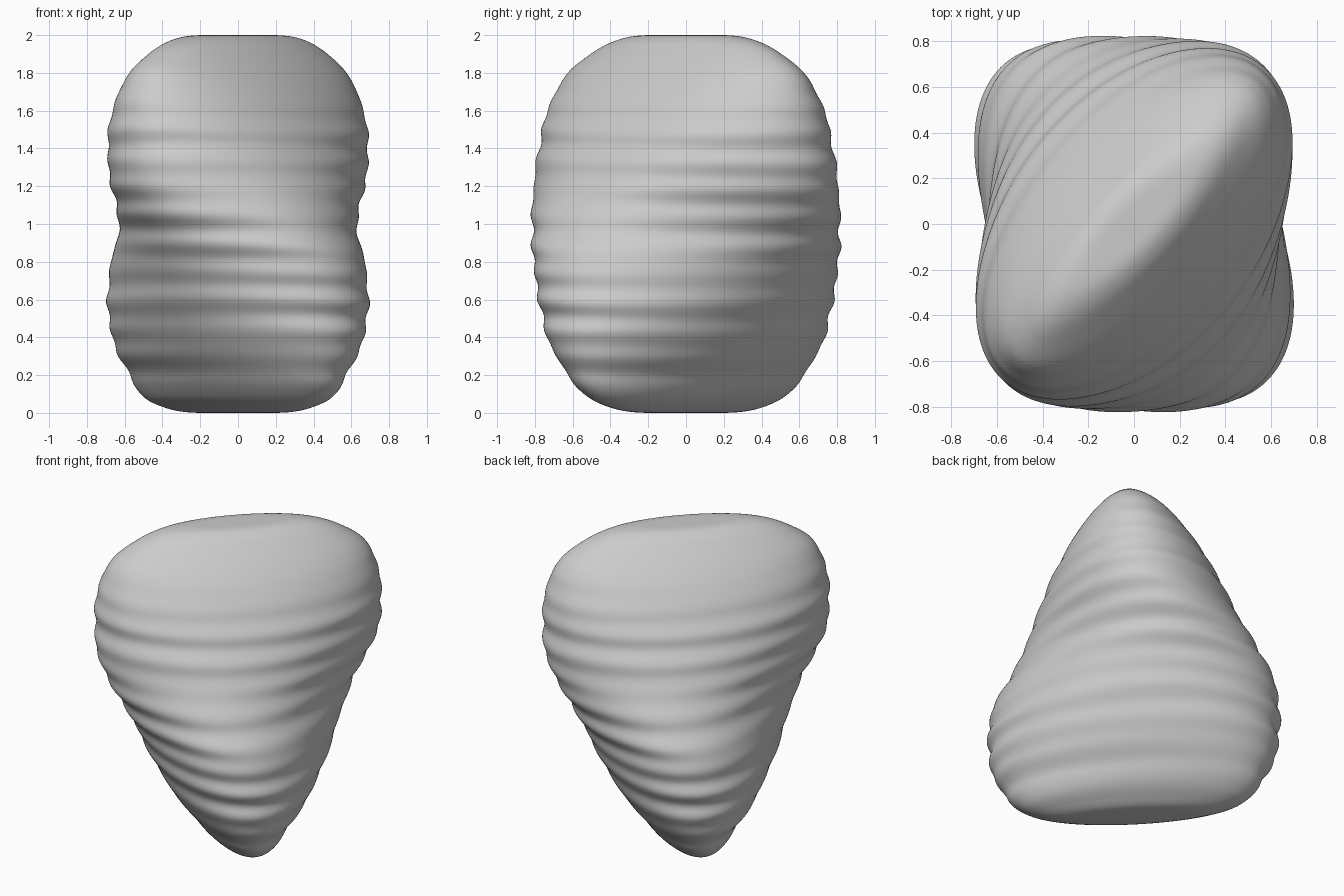
import bpy, bmesh, math
from math import sin, cos, pi, sqrt, asin

if "Cube" in bpy.data.objects:
    bpy.data.objects.remove(bpy.data.objects["Cube"])

# Section shape by distance from mid-height: (distance, size, diagonal lean, y stretch)
HALF = [(0, 1.06, 0, .27), (.2, 1.09, .28, .20), (.4, 1.075, .43, .13), (.6, .98, .53, .095),
        (.8, .72, .50, .06), (.9, .48, .37, .03), (.97, .27, .22, .01), (1, .06, .055, 0)]
# the base has a fuller lip than the top
BASE = HALF[1:5] + [(.92, .51, .40, .02), (.97, .32, .27, .01), (1, .06, .055, 0)]
KEYS = [(-asin(d), s, -u, v) for d, s, u, v in reversed(BASE)] + \
       [(asin(d), s, u, v) for d, s, u, v in HALF]


def section(p):
    """Smooth interpolation between the key sections."""
    i = 0
    while i < len(KEYS) - 2 and p > KEYS[i + 1][0]:
        i += 1
    a, b = KEYS[i], KEYS[i + 1]
    k0, k1 = KEYS[max(i - 1, 0)], KEYS[min(i + 2, len(KEYS) - 1)]
    h = b[0] - a[0]
    t = min(max((p - a[0]) / h, 0), 1)
    out = []
    for c in (1, 2, 3):
        ma = (b[c] - k0[c]) / (b[0] - k0[0]) * h
        mb = (k1[c] - a[c]) / (k1[0] - a[0]) * h
        out.append((2*t**3 - 3*t*t + 1) * a[c] + (t**3 - 2*t*t + t) * ma
                   + (3*t*t - 2*t**3) * b[c] + (t**3 - t*t) * mb)
    return out


# Rippled pebble body: rounded sections turning from one diagonal to the other
RINGS, SEG = 240, 160
bm = bmesh.new()
rings = []
for i in range(RINGS + 1):
    p = -pi / 2 + pi * i / RINGS
    d = sin(p)
    S, u, v = section(p)
    xx, yy, xy = (S - v) / 2, (S + v) / 2, u / 2
    r = sqrt(max(xx * yy - xy * xy, 1e-6))
    n = sqrt(xx + yy + 2 * r)
    fade = min(1, (1 - abs(d)) / .2) * (1 if d < .5 else max(.15, 1 - (d - .5) * 3))
    square = .06 * max(0, 1 - (d / .6) ** 2) ** 2
    ring = []
    for j in range(SEG):
        t = 2 * pi * j / SEG
        x = ((xx + r) * cos(t) + xy * sin(t)) / n
        y = (xy * cos(t) + (yy + r) * sin(t)) / n
        # uneven growth rings
        w = sin(2 * pi * d / .15 + .5 * sin(t + 1)) * (.8 + .3 * sin(7 * d + 2 * t)) \
            + .5 * sin(2 * pi * d / .23 + .8 * cos(2 * t))
        # boxier section at mid-height
        k = 1 + .010 * fade * w + square * sin(2 * t) ** 2
        ring.append(bm.verts.new((x * k, y * k, 1 + d)))
    rings.append(ring)
for a, b in zip(rings, rings[1:]):
    for j in range(SEG):
        m = (j + 1) % SEG
        bm.faces.new((a[j], a[m], b[m], b[j]))
bm.faces.new(rings[0][::-1])
bm.faces.new(rings[-1])
for f in bm.faces:
    f.smooth = True
mesh = bpy.data.meshes.new("rippled_body")
bm.to_mesh(mesh)
bm.free()
bpy.context.collection.objects.link(bpy.data.objects.new("rippled_body", mesh))
